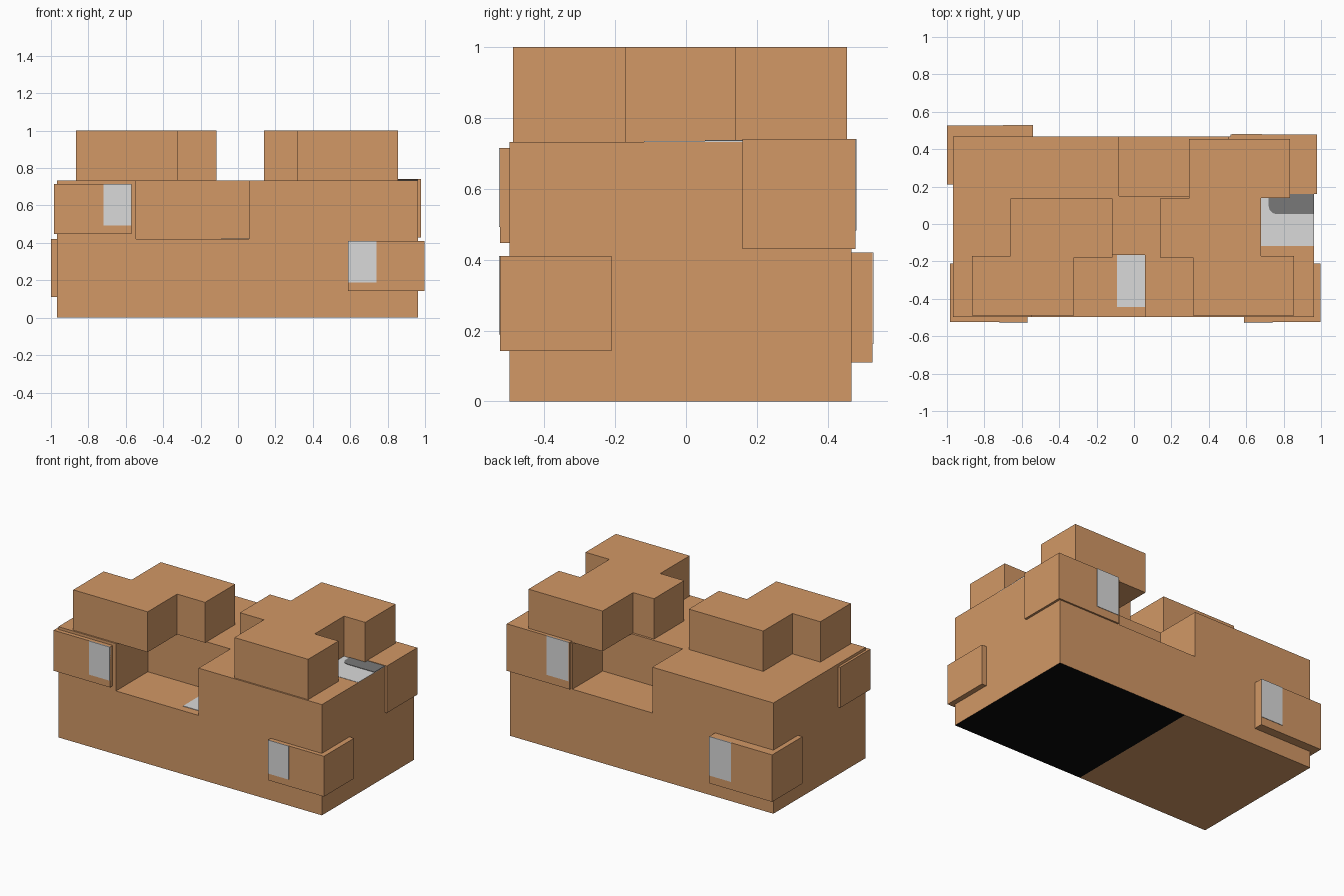
import bpy, bmesh, math

if "Cube" in bpy.data.objects:
    bpy.data.objects.remove(bpy.data.objects["Cube"])


def material(name, rgb):
    m = bpy.data.materials.new(name)
    m.diffuse_color = (*rgb, 1)
    m.use_nodes = True
    m.node_tree.nodes["Principled BSDF"].inputs["Base Color"].default_value = m.diffuse_color
    return m


TAN = material("tan", (0.645, 0.314, 0.133))
PALE = material("pale grey", (0.70, 0.70, 0.70))
DARK = material("dark grey", (0.19, 0.19, 0.19))
BLACK = material("black", (0.003, 0.003, 0.003))


def prism(name, outline, z0, z1, mat):
    """Extrude an xy outline from z0 up to z1."""
    bm = bmesh.new()
    face = bm.faces.new([bm.verts.new((x, y, z0)) for x, y in outline])
    top = bmesh.ops.extrude_face_region(bm, geom=[face])
    for v in top["geom"]:
        if isinstance(v, bmesh.types.BMVert):
            v.co.z = z1
    bmesh.ops.recalc_face_normals(bm, faces=bm.faces)
    me = bpy.data.meshes.new(name)
    bm.to_mesh(me)
    bm.free()
    me.materials.append(mat)
    ob = bpy.data.objects.new(name, me)
    bpy.context.collection.objects.link(ob)
    return ob


def box(name, x, y, z, mat=TAN):
    outline = [(x[0], y[0]), (x[1], y[0]), (x[1], y[1]), (x[0], y[1])]
    return prism(name, outline, z[0], z[1], mat)


# Main block, with the underside split into a black half and a tan half
body = box("main_block", (-0.967, 0.963), (-0.498, 0.467), (0, 0.733))
body.data.materials.append(BLACK)
bm = bmesh.new()
bm.from_mesh(body.data)
bmesh.ops.bisect_plane(bm, geom=bm.verts[:] + bm.edges[:] + bm.faces[:],
                       plane_co=(0, 0, 0), plane_no=(1, 0, 0))
for f in bm.faces:
    if f.normal.z < -0.9 and f.calc_center_median().x > 0:
        f.material_index = 1
bm.to_mesh(body.data)
bm.free()

# Notches cut from the top front and top back edges
for name, x, y, z in (("front_notch_cutter", (-0.545, 0.06), (-0.7, -0.165), (0.42, 0.9)),
                      ("back_notch_cutter", (-0.08, 0.505), (0.15, 0.7), (0.43, 0.9))):
    cutter = box(name, x, y, z)
    cutter.hide_render = True
    cutter.hide_viewport = True
    mod = body.modifiers.new(name, "BOOLEAN")
    mod.operation = "DIFFERENCE"
    mod.solver = "EXACT"
    mod.object = cutter

# Stepped blocks on top
prism("top_left_block", [(-0.865, -0.488), (-0.32, -0.488), (-0.32, -0.18), (-0.115, -0.18),
                         (-0.115, 0.135), (-0.66, 0.135), (-0.66, -0.17), (-0.865, -0.17)],
      0.733, 1.0, TAN)
prism("top_right_block", [(0.315, -0.488), (0.855, -0.488), (0.855, -0.17), (0.68, -0.17),
                          (0.68, 0.138), (0.835, 0.138), (0.835, 0.455), (0.293, 0.455),
                          (0.293, 0.135), (0.14, 0.135), (0.14, -0.18), (0.315, -0.18)],
      0.733, 1.0, TAN)

# Corner blocks poking out of the sides, each with a pale patch on its outer face
corners = (
    ("front_left", (-0.983, -0.57), (-0.525, -0.21), (0.447, 0.715), (-0.72, -0.57)),
    ("front_right", (0.588, 0.997), (-0.525, -0.21), (0.143, 0.41), (0.588, 0.74)),
    ("back_left", (-1.0, -0.54), (0.21, 0.527), (0.11, 0.421), (-0.70, -0.54)),
    ("back_right", (0.517, 0.978), (0.16, 0.478), (0.43, 0.741), (0.525, 0.685)),
)
for name, x, y, z, px in corners:
    box(name + "_corner_block", x, y, z)
    face_y = y[0] if name.startswith("front") else y[1]
    low = z[1] - 0.83 * (z[1] - z[0])
    box(name + "_patch", px, (face_y - 0.003, face_y + 0.003), (low, z[1]), PALE)

# Pale patches lying on the front notch floor and the top right edge
box("notch_floor_patch", (-0.09, 0.06), (-0.445, -0.167), (0.417, 0.423), PALE)
box("top_patch", (0.68, 0.963), (-0.118, 0.16), (0.73, 0.735), PALE)

# Dark rounded mark inside the top patch
r = 0.045
arc = [(0.72 + r - r * math.cos(a), 0.053 + r - r * math.sin(a))
       for a in (math.radians(15 * i) for i in range(7))]
prism("top_dark_mark", arc + [(0.963, 0.053), (0.963, 0.16), (0.72, 0.16)], 0.731, 0.738, DARK)
